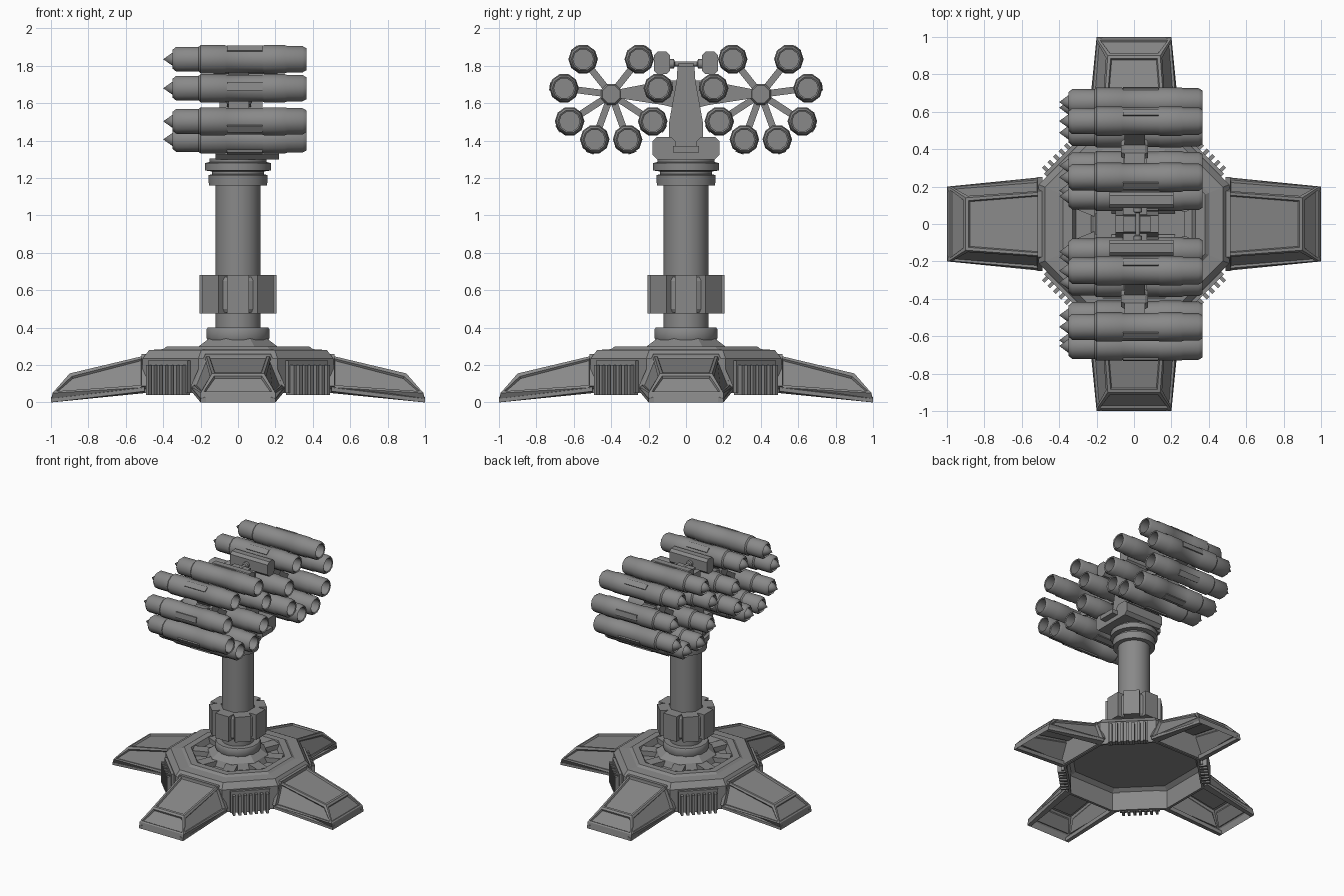
import bpy, bmesh
from math import pi, cos, sin, atan2, hypot, radians
from mathutils import Matrix

if "Cube" in bpy.data.objects:
    bpy.data.objects.remove(bpy.data.objects["Cube"])

steel = bpy.data.materials.new("steel_grey")
steel.use_nodes = True
GREY = (0.25, 0.25, 0.25, 1)
steel.diffuse_color = GREY
steel.node_tree.nodes["Principled BSDF"].inputs["Base Color"].default_value = GREY
OCT = 1 / cos(pi / 8)


def finish(name, bm, matrix=None, smooth=0):
    """Turn a bmesh into a named object."""
    bmesh.ops.recalc_face_normals(bm, faces=bm.faces)
    me = bpy.data.meshes.new(name)
    if matrix:
        bm.transform(matrix)
        if matrix.determinant() < 0:
            bmesh.ops.reverse_faces(bm, faces=bm.faces)
    bm.to_mesh(me)
    bm.free()
    me.materials.append(steel)
    if smooth:
        me.shade_smooth()
        me.set_sharp_from_angle(angle=radians(smooth))
    ob = bpy.data.objects.new(name, me)
    bpy.context.scene.collection.objects.link(ob)


def lathe(name, profile, n, matrix=None, smooth=0, scale=1):
    """Revolve (radius, height) points around z, with n sides."""
    bm = bmesh.new()
    rings = []
    for r, z in profile:
        if r == 0:
            rings.append([bm.verts.new((0, 0, z))] * n)
        else:
            rings.append([bm.verts.new((r * scale * cos((i + .5) * 2 * pi / n),
                                        r * scale * sin((i + .5) * 2 * pi / n), z))
                          for i in range(n)])
    for a, b in zip(rings, rings[1:]):
        for i in range(n):
            j = (i + 1) % n
            bm.faces.new(list(dict.fromkeys((a[i], a[j], b[j], b[i]))))
    finish(name, bm, matrix, smooth)


def loft(name, a, b, matrix=None, inset=0):
    """Join two outlines; with an inset, make a panelled shell open below."""
    bm = bmesh.new()
    va = [bm.verts.new(p) for p in a]
    vb = [bm.verts.new(p) for p in b]
    n = len(a)
    sides = [bm.faces.new((va[i], va[(i + 1) % n], vb[(i + 1) % n], vb[i]))
             for i in range(n - 1 if inset else n)]
    end = bm.faces.new(vb[1:-1] if inset else vb)
    if inset:
        lip = bm.faces.new((vb[0], vb[1], vb[-2], vb[-1]))
        bmesh.ops.recalc_face_normals(bm, faces=sides + [end, lip])
        skin = sides[1:4] + [end]
        bmesh.ops.inset_individual(bm, faces=skin, thickness=inset, depth=0)
        bmesh.ops.inset_individual(bm, faces=skin, thickness=0.008, depth=-0.012)
    else:
        bm.faces.new(va)
    finish(name, bm, matrix)


def prism(name, pts, x0, x1, matrix=None):
    """Extrude a (y, z) outline along x."""
    loft(name, [(x0, y, z) for y, z in pts], [(x1, y, z) for y, z in pts], matrix)


def box(name, x0, x1, y0, y1, z0, z1, matrix=None, cut=0):
    """Box with optional chamfers along x."""
    pts = [(y0, z0), (y1, z0), (y1, z1), (y0, z1)]
    if cut:
        pts = [(y0 + cut, z0), (y1 - cut, z0), (y1, z0 + cut), (y1, z1 - cut),
               (y1 - cut, z1), (y0 + cut, z1), (y0, z1 - cut), (y0, z0 + cut)]
    prism(name, pts, x0, x1, matrix)


def turn(angle):
    return Matrix.Rotation(angle, 4, 'Z')


# Octagonal base: open shell below, sunken ring on top
lathe("base_hull", [(0, .225), (.455, .225), (.49, .2), (.49, .05), (.51, .05), (.51, .235),
                    (.475, .28), (.40, .285), (.38, .30), (.33, .30), (.31, .255),
                    (.23, .255), (.21, .30), (.15, .345), (0, .345)], 8, scale=OCT)
for i in range(8):
    box("base_ring_block", .2, .34, -.045, .045, .24, .295, turn(i * pi / 4 + pi / 8))

# Four hollow panelled legs, and the ribbed grilles between them
for i in range(4):
    m = turn(i * pi / 2)
    root = [(-.2, .05), (-.245, .08), (-.17, .25), (.17, .25), (.245, .08), (.2, .05)]
    tip = [(1, -.2, 0), (.992, -.2, .05), (.9, -.14, .155),
           (.9, .14, .155), (.992, .2, .05), (1, .2, 0)]
    loft("leg", [(.5, y, z) for y, z in root], tip, m, inset=.022)
    # lip along the lower edge of the leg
    for s in (-1, 1):
        loft("leg_lip", [(.5, s * y, z) for y, z in ((.2, .05), (.25, .06), (.25, .08), (.2, .085))],
             [(1, s * y, z) for y, z in ((.17, 0), (.2, 0), (.2, .02), (.17, .03))], m)
    prism("leg_root_frame", [(y * 1.03, z + .008) for y, z in root], .49, .515, m)
    d = turn(i * pi / 2 + pi / 4)
    box("grille_panel", .485, .53, -.15, .15, .05, .225, d)
    for k in range(7):
        y = -.126 + k * .042
        box("grille_rib", .5, .56, y - .01, y + .01, .04, .2, d)

# Mast: foot collar, smooth column and stacked head collars
lathe("mast_foot", [(0, .33), (.165, .33), (.172, .345), (.172, .39), (.165, .4), (0, .4)],
      16, smooth=35)
lathe("mast_column", [(0, .39), (.12, .39), (.12, 1.2), (0, 1.2)], 32, smooth=35)
lathe("mast_head", [(0, 1.16), (.157, 1.16), (.16, 1.215), (.14, 1.22), (.14, 1.235),
                    (.177, 1.24), (.177, 1.28), (.155, 1.285), (.155, 1.305), (0, 1.305)],
      24, smooth=35)

# Segmented clamp around the mast
lathe("clamp_core", [(.11, .48), (.175, .48), (.187, .5), (.187, .65), (.175, .67), (.11, .67)], 16)
for i in range(8):
    box("clamp_segment", .12, .207, -.06, .06, .475, .68, turn(i * pi / 4))

# Turret head: base plate, tapered pylon and side housings
box("turret_plate", -.12, .22, -.1, .1, 1.3, 1.34)
box("turret_block", -.2, .27, -.07, .07, 1.335, 1.37)
prism("pylon", [(-.09, 1.3), (.09, 1.3), (.09, 1.5), (.05, 1.72), (.045, 1.8),
                (-.045, 1.8), (-.05, 1.72), (-.09, 1.5)], -.1, .13)
box("pylon_cap", -.06, .09, -.04, .04, 1.8, 1.815)
for s in (-1, 1):
    flip = Matrix.Scale(s, 4, (0, 1, 0))
    box("lower_housing", -.12, .22, .055, .18, 1.3, 1.42, flip, cut=.025)
    box("upper_housing", -.13, .21, .085, .172, 1.755, 1.875, flip, cut=.02)
    lathe("housing_axle", [(0, 0), (.013, 0), (.013, .06), (.025, .065), (.025, .09), (0, .09)],
          10, Matrix.Translation((.02, 0, 1.81)) @ Matrix.Rotation(-s * pi / 2, 4, 'X'), 40)
    # arm reaching from the pylon to the pod hub
    prism("pod_arm", [(.04, 1.57), (.12, 1.59), (.38, 1.63), (.38, 1.67), (.12, 1.72), (.04, 1.72)],
          -.06, .07, flip)

# Launch pods: hub, spokes and eight tubes on each side
TUBE = [(0, -.40), (.037, -.35), (.045, -.32), (.053, -.35), (.07, -.33), (.07, -.21),
        (.079, -.2), (.079, -.07), (.075, -.06), (.075, .13), (.079, .14), (.079, .25),
        (.074, .265), (.074, .345), (.062, .365), (.054, .36), (.054, .27), (0, .27)]
HALF = [(.15, .188), (.252, .033), (.222, -.144), (.088, -.241)]
HUB_Z = 1.647
TO_X = Matrix.Rotation(pi / 2, 4, 'Y')
for s in (-1, 1):
    hub = Matrix.Translation((0, s * .4, HUB_Z))
    lathe("pod_hub", [(0, -.07), (.045, -.07), (.06, -.05), (.06, .06), (.05, .075), (0, .075)],
          8, hub @ TO_X)
    for y, z in HALF + [(-y, z) for y, z in HALF]:
        reach = hypot(y, z)
        aim = hub @ Matrix.Rotation(atan2(z, y), 4, 'X')
        box("pod_spoke", -.05, .06, 0, reach - .05, -.018, .018, aim)
        # access panel on the outer side
        box("tube_panel", -.06, .13, reach + .06, reach + .078, -.022, .022, aim)
        lathe("launch_tube", TUBE, 10, hub @ Matrix.Translation((0, y, z)) @ TO_X, 40)
